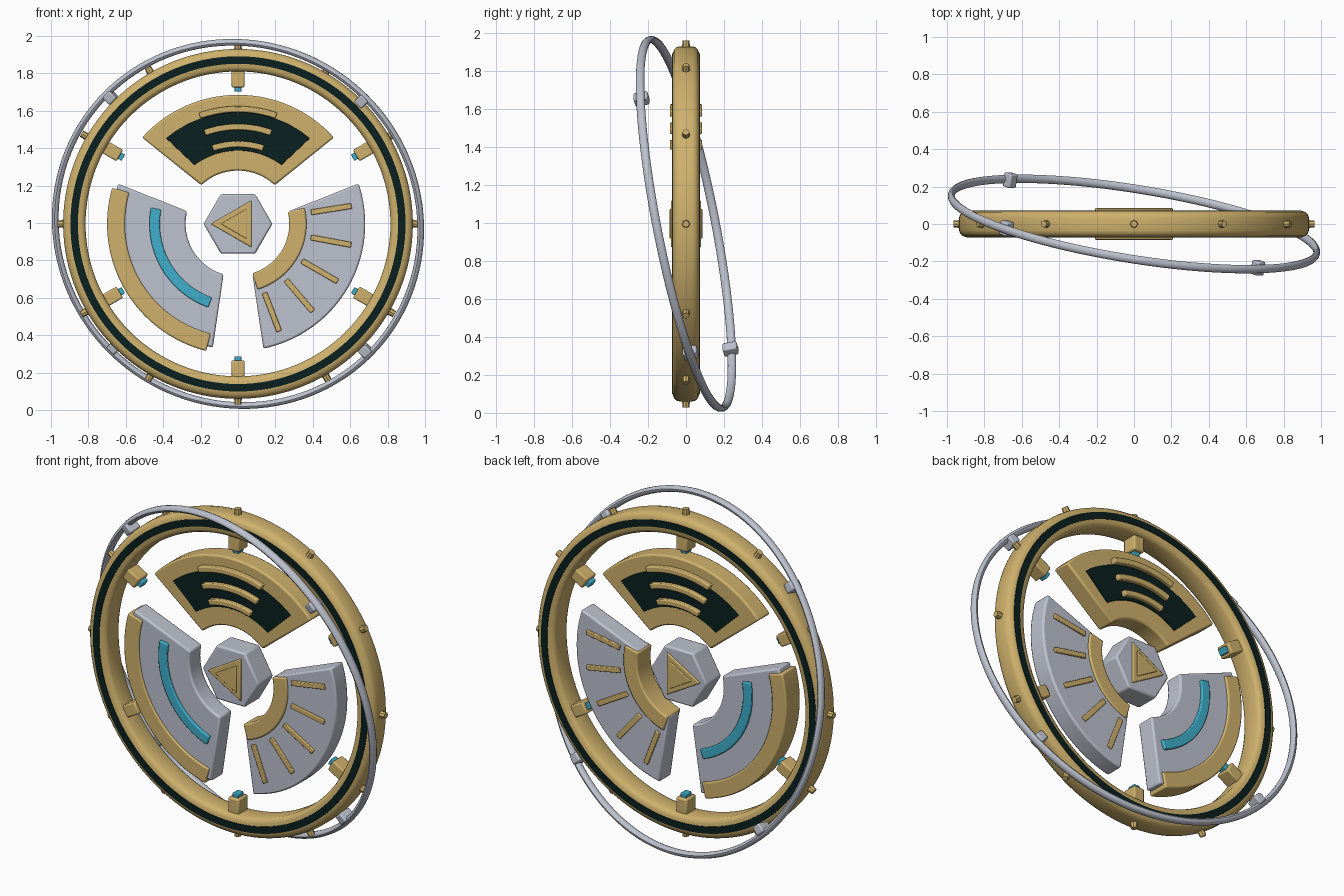
import bpy
import bmesh
from math import sin, cos, radians, pi
from mathutils import Vector, Matrix

cube = bpy.data.objects.get("Cube")
if cube:
    bpy.data.objects.remove(cube, do_unlink=True)

CENTRE = Vector((0, 0, 0.995))


def material(name, rgb):
    m = bpy.data.materials.new(name)
    m.use_nodes = True
    m.diffuse_color = (*rgb, 1)
    m.node_tree.nodes["Principled BSDF"].inputs["Base Color"].default_value = (*rgb, 1)
    return m


GOLD = material("gold", (0.62, 0.44, 0.15))
SILVER = material("silver", (0.51, 0.54, 0.62))
DARK = material("dark green", (0.003, 0.014, 0.014))
TEAL = material("teal", (0.05, 0.43, 0.60))


def finish(name, bm, mat, bevel=0.0, rotation=None):
    bmesh.ops.recalc_face_normals(bm, faces=bm.faces)
    mesh = bpy.data.meshes.new(name)
    bm.to_mesh(mesh)
    bm.free()
    mesh.materials.append(mat)
    mesh.shade_smooth()
    mesh.set_sharp_from_angle(angle=radians(35))
    ob = bpy.data.objects.new(name, mesh)
    bpy.context.scene.collection.objects.link(ob)
    ob.matrix_world = Matrix.Translation(CENTRE) @ (rotation or Matrix())
    if bevel:
        mod = ob.modifiers.new("soft edges", 'BEVEL')
        mod.width = bevel
        mod.segments = 2
        mod.limit_method = 'ANGLE'
        mod.angle_limit = radians(40)
    return ob


def polar(r, deg, y=0.0):
    return Vector((r * cos(radians(deg)), y, r * sin(radians(deg))))


def sweep(bm, rings, closed):
    """Join matching loops of vertices with quads."""
    loops = [[bm.verts.new(p) for p in ring] for ring in rings]
    n = len(loops[0])
    for i in range(len(loops) if closed else len(loops) - 1):
        a, b = loops[i], loops[(i + 1) % len(loops)]
        for j in range(n):
            k = (j + 1) % n
            bm.faces.new((a[j], a[k], b[k], b[j]))
    if not closed:
        bm.faces.new(loops[0])
        bm.faces.new(loops[-1])


def hoop(name, profile, mat, rotation=None, segments=128):
    bm = bmesh.new()
    sweep(bm, [[polar(r, 360 * i / segments, y) for r, y in profile]
               for i in range(segments)], True)
    return finish(name, bm, mat, rotation=rotation)


def sector(name, r_in, r_out, mid, half_in, half_out, depth, mat, bevel=0.006, steps=32):
    """Arc-shaped slab, symmetric front to back."""
    bm = bmesh.new()
    rings = []
    for i in range(steps + 1):
        t = 2 * i / steps - 1
        a, b = mid + t * half_in, mid + t * half_out
        rings.append([polar(r_in, a, -depth), polar(r_out, b, -depth),
                      polar(r_out, b, depth), polar(r_in, a, depth)])
    sweep(bm, rings, False)
    return finish(name, bm, mat, bevel)


def block(name, r_in, r_out, deg, width, depth, mat, bevel=0.004, rotation=None):
    """Box pointing outward along a radius."""
    bm = bmesh.new()
    turn = Matrix.Rotation(-radians(deg), 4, 'Y')
    place = turn @ Matrix.Translation(((r_in + r_out) / 2, 0, 0))
    bmesh.ops.create_cube(bm, size=1, matrix=place @ Matrix.Diagonal(
        (r_out - r_in, depth * 2, width, 1)))
    return finish(name, bm, mat, bevel, rotation)


def prism(name, radius, sides, start, depth, mat, bevel):
    bm = bmesh.new()
    sweep(bm, [[polar(radius, start + 360 * i / sides, y) for i in range(sides)]
               for y in (-depth, depth)], False)
    return finish(name, bm, mat, bevel)


# Main ring with rounded shoulders
half = [(0.815, 0.045), (0.822, 0.06), (0.838, 0.07), (0.897, 0.07),
        (0.918, 0.063), (0.93, 0.05), (0.935, 0.034)]
hoop("main_ring", half + [(r, -y) for r, y in reversed(half)], GOLD)

# Dark bands on both faces of the ring
for side, label in ((-1, "front"), (1, "back")):
    hoop(label + "_band", [(r, side * y) for r, y in
         ((0.856, 0.066), (0.896, 0.066), (0.896, 0.0735), (0.856, 0.0735))], DARK)

# Studs round the outside
for i in range(12):
    bm = bmesh.new()
    place = Matrix.Rotation(radians(30 * i), 4, 'Y') @ Matrix.Translation((0, 0, 0.943))
    bmesh.ops.create_cone(bm, cap_ends=True, segments=8, radius1=0.022,
                          radius2=0.018, depth=0.046, matrix=place)
    finish("stud_%d" % (i + 1), bm, GOLD)

# Inner prongs with glowing tips
for i in range(6):
    a = 30 + 60 * i
    block("prong_%d" % (i + 1), 0.73, 0.83, a, 0.07, 0.045, GOLD, 0.008)
    block("prong_tip_%d" % (i + 1), 0.708, 0.735, a, 0.038, 0.025, TEAL)

# Tilted outer hoop and its four clips
tilt = Vector((0, 1, 0)).rotation_difference(Vector((0.16, 1, 0.195))).to_matrix().to_4x4()
hoop("tilted_hoop", [(0.989 + 0.018 * cos(k * pi / 6), 0.023 * sin(k * pi / 6))
                     for k in range(12)], SILVER, tilt)
for i in range(4):
    block("hoop_clip_%d" % (i + 1), 0.935, 0.99, 45 + 90 * i, 0.055, 0.038,
          SILVER, 0.008, tilt)

# Upper panel: gold slab, dark inset, three raised strips
sector("upper_panel", 0.285, 0.69, 90, 43.5, 48, 0.055, GOLD, 0.01)
sector("upper_inset", 0.392, 0.597, 90, 36.5, 40, 0.06, DARK, 0.002)
for i, (r, span) in enumerate(((0.41, 18.5), (0.502, 20), (0.597, 19.5))):
    sector("upper_strip_%d" % (i + 1), r, r + 0.033, 90, span, span, 0.085, GOLD)

# Lower right panel: silver slab, gold outer rim, teal arc
sector("right_panel", 0.28, 0.675, 210, 44, 48.5, 0.055, SILVER, 0.01)
sector("right_rim", 0.605, 0.70, 210, 46, 46, 0.066, GOLD, 0.008)
sector("right_arc", 0.418, 0.474, 210, 40.5, 40.5, 0.07, TEAL)

# Lower left panel: silver slab, gold inner rim, five rays
sector("left_panel", 0.28, 0.68, 330, 44, 48.5, 0.055, SILVER, 0.01)
sector("left_rim", 0.274, 0.366, 330, 43.5, 43.5, 0.066, GOLD, 0.008)
for i in range(5):
    block("left_ray_%d" % (i + 1), 0.395, 0.615, 330 + 19.5 * (i - 2), 0.03,
          0.066, GOLD)

# Hexagonal hub with a stepped triangle
prism("hub", 0.184, 6, 0, 0.07, SILVER, 0.01)
prism("hub_triangle", 0.145, 3, 180, 0.08, GOLD, 0.006)
prism("hub_triangle_step", 0.092, 3, 180, 0.086, GOLD, 0.004)
